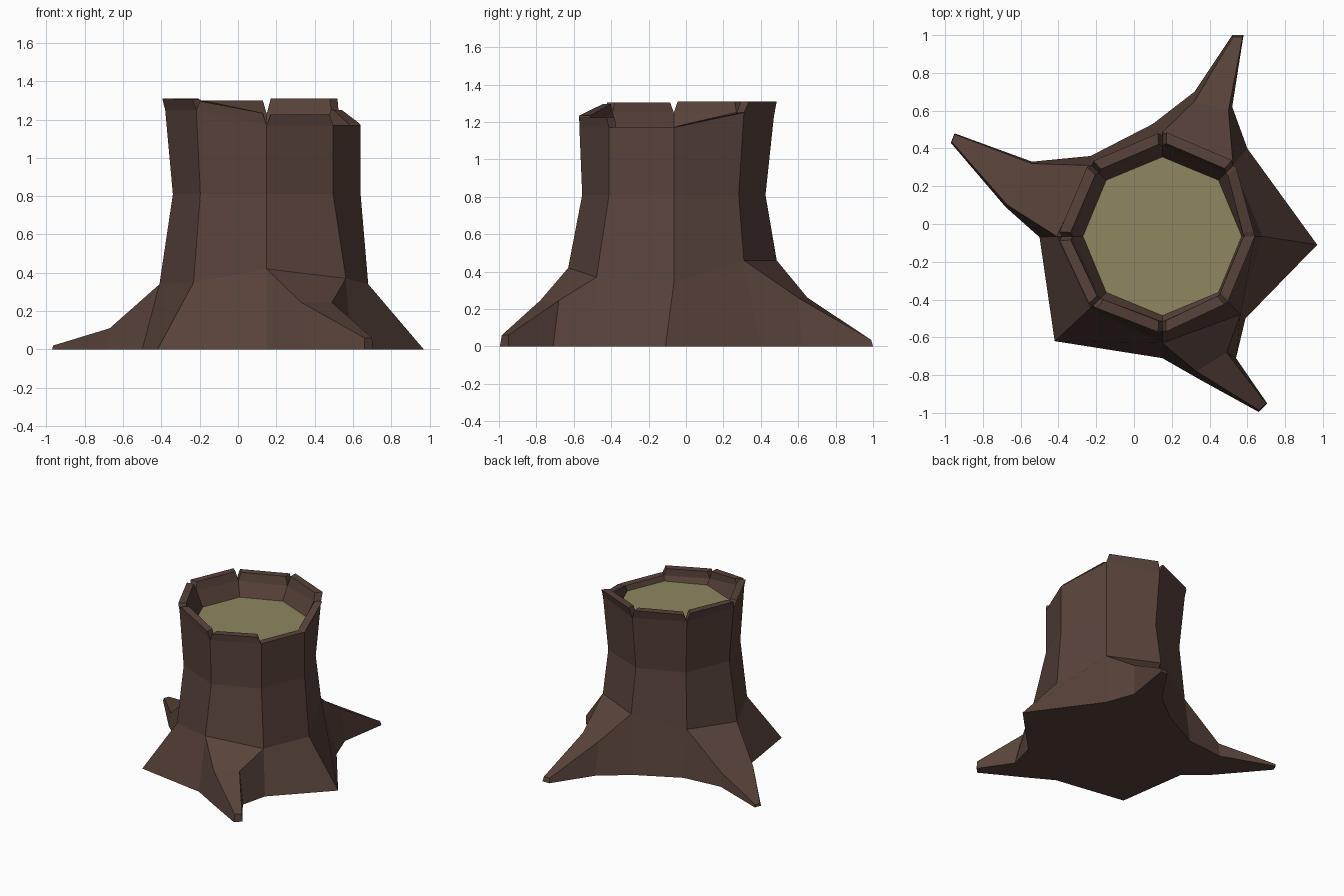
import bpy, bmesh, math
from mathutils import Vector

if "Cube" in bpy.data.objects:
    bpy.data.objects.remove(bpy.data.objects["Cube"])

CX, CY, N = 0.15, -0.065, 8


def material(name, rgb):
    m = bpy.data.materials.new(name)
    m.diffuse_color = (*rgb, 1)
    m.use_nodes = True
    m.node_tree.nodes["Principled BSDF"].inputs["Base Color"].default_value = m.diffuse_color
    return m


def polar(k, r, z):
    """Point at octagon corner k (0 = +x, counter-clockwise)."""
    a = math.tau * k / N
    return Vector((CX + r * math.cos(a), CY + r * math.sin(a), z))


def build(name, faces, mat):
    bm = bmesh.new()
    for f in faces:
        bm.faces.new([bm.verts.new(p) for p in f])
    bmesh.ops.remove_doubles(bm, verts=bm.verts, dist=0.0005)
    bmesh.ops.recalc_face_normals(bm, faces=bm.faces)
    me = bpy.data.meshes.new(name)
    bm.to_mesh(me)
    bm.free()
    me.materials.append(mat)
    ob = bpy.data.objects.new(name, me)
    bpy.context.collection.objects.link(ob)


bark = material("dark brown bark", (0.098, 0.055, 0.043))
wood = material("pale cut wood", (0.275, 0.242, 0.12))

# Corner rings of the trunk: ground, shoulder above the roots, waist, notch level
base = [Vector((x, y, 0)) for x, y in (
    (0.97, -0.11), (0.60, 0.40), (0.10, 0.53), (-0.23, 0.36),
    (-0.50, -0.07), (-0.42, -0.62), (0.15, -0.71), (0.59, -0.50))]
shoulder = [polar(k, r, z) for k, (r, z) in enumerate((
    (0.53, 0.34), (0.53, 0.46), (0.55, 0.46), (0.53, 0.37),
    (0.56, 0.34), (0.54, 0.35), (0.565, 0.42), (0.585, 0.37)))]
waist = [polar(k, 0.49, 0.81) for k in range(N)]
notch_z = (1.17, 1.25, 1.23, 1.24, 1.25, 1.25, 1.17, 1.17)
notch_r = (0.49, 0.53, 0.535, 0.53, 0.53, 0.52, 0.505, 0.49)
notch = [polar(k, notch_r[k], notch_z[k]) for k in range(N)]
notch_in = [polar(k, notch_r[k] - 0.055, notch_z[k]) for k in range(N)]
floor = [polar(k, 0.42, 1.13) for k in range(N)]

# Splintered rim: per side (height at start, height at end, outer radii)
rim = ((1.175, 1.255, 0.49, 0.545), (1.31, 1.31, 0.555, 0.56),
       (1.30, 1.30, 0.555, 0.55), (1.31, 1.31, 0.55, 0.555),
       (1.305, 1.305, 0.555, 0.535), (1.30, 1.23, 0.525, 0.515),
       (1.225, 1.225, 0.515, 0.495), (1.172, 1.172, 0.49, 0.49))

# Roots: per side, sections of (start side xy, end side xy, top z, ground spread)
roots = {
    1: (((0.50, 0.60), (0.32, 0.65), 0.26, (0.52, 0.62), (0.32, 0.70)),
        ((0.575, 0.99), (0.525, 0.99), 0.035, (0.58, 1.0), (0.52, 1.0))),
    3: (((-0.54, 0.32), (-0.67, 0.10), 0.11, (-0.54, 0.33), (-0.68, 0.09)),
        ((-0.95, 0.475), (-0.965, 0.435), 0.02, (-0.95, 0.48), (-0.97, 0.43))),
    6: (((0.33, -0.78), (0.49, -0.68), 0.245, (0.36, -0.83), (0.54, -0.71)),
        ((0.66, -0.985), (0.70, -0.95), 0.06, (0.66, -0.995), (0.705, -0.95))),
}

faces, outline = [], []
for k in range(N):
    n = (k + 1) % N
    # trunk walls
    faces.append((shoulder[k], shoulder[n], waist[n], waist[k]))
    faces.append((waist[k], waist[n], notch[n], notch[k]))

    # rim splinter with a V notch at each end
    za, zb, ra, rb = rim[k]
    oa, ob = polar(k, ra, za), polar(n, rb, zb)
    ia, ib = polar(k, ra - 0.06, za), polar(n, rb - 0.06, zb)
    oa, ob = oa.lerp(ob, 0.06), ob.lerp(oa, 0.06)
    ia, ib = ia.lerp(ib, 0.06), ib.lerp(ia, 0.06)
    faces += [(notch[k], notch[n], ob, oa), (oa, ob, ib, ia),
              (ia, ib, notch_in[n], notch_in[k]),
              (notch_in[k], notch_in[n], floor[n], floor[k]),
              (notch[k], oa, ia, notch_in[k]),
              (notch[n], notch_in[n], ib, ob)]

    # flared foot, or a root drawn out in sections
    outline.append(base[k])
    at, bt, ag, bg = shoulder[k], shoulder[n], base[k], base[n]
    far_side = []
    for ta, tb, z, ga, gb in roots.get(k, ()):
        at2, bt2 = Vector((*ta, z)), Vector((*tb, z))
        ag2, bg2 = Vector((*ga, 0)), Vector((*gb, 0))
        faces += [(at, at2, bt2, bt), (ag, ag2, at2, at), (bt, bt2, bg2, bg)]
        at, bt, ag, bg = at2, bt2, ag2, bg2
        outline.append(ag)
        far_side.insert(0, bg)
    faces.append((ag, bg, bt, at))
    outline += far_side

# underside
faces.append(outline[::-1])
build("stump_trunk_and_roots", faces, bark)

# cut wood disc inside the rim
build("cut_wood_top", [floor], wood)
top = bpy.data.objects["cut_wood_top"].data
if top.polygons[0].normal.z < 0:
    top.flip_normals()
